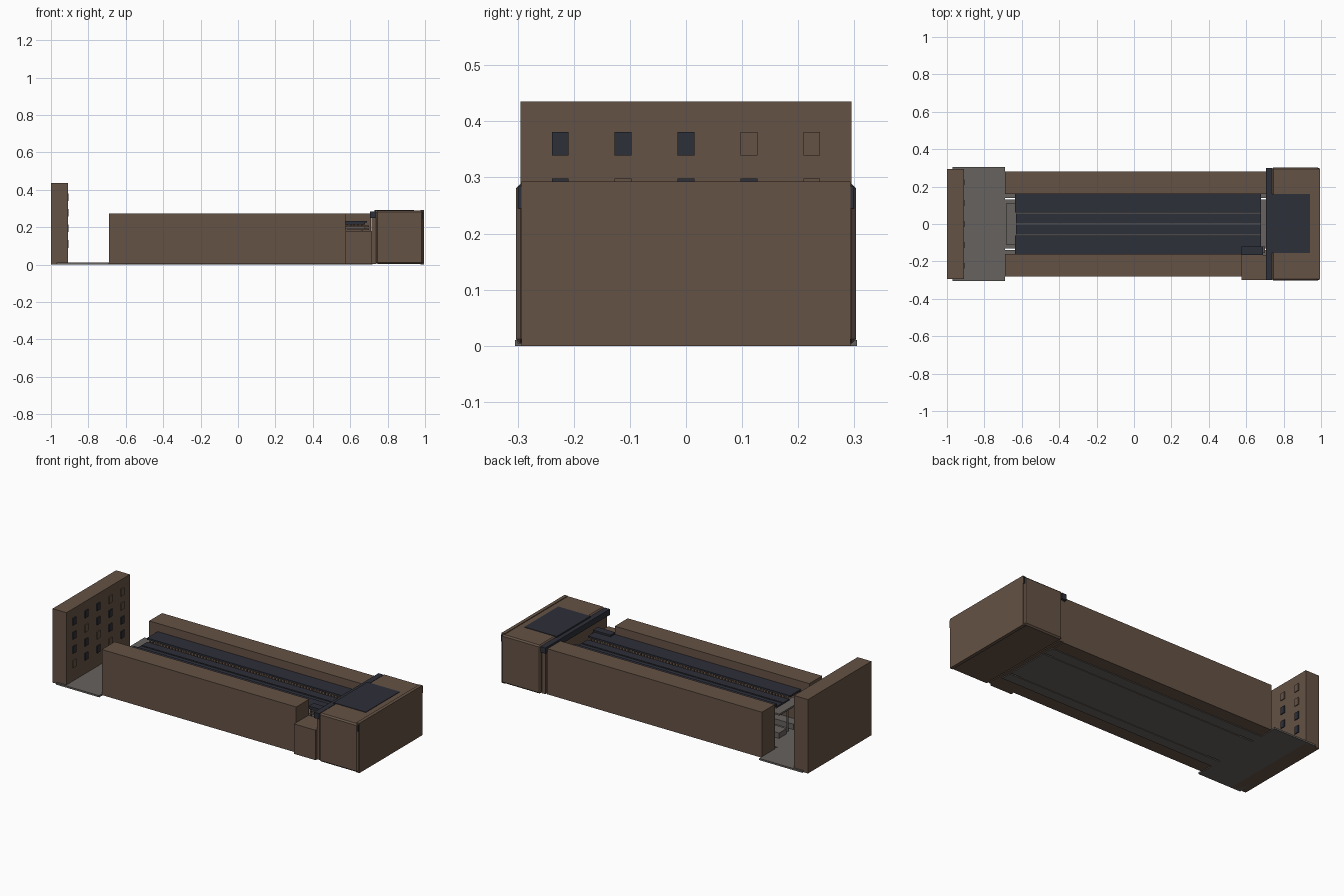
import bpy, bmesh
from mathutils import Matrix, Vector

if "Cube" in bpy.data.objects:
    bpy.data.objects.remove(bpy.data.objects["Cube"])


def mat(name, rgb):
    m = bpy.data.materials.new(name)
    m.diffuse_color = (*rgb, 1)
    m.use_nodes = True
    m.node_tree.nodes["Principled BSDF"].inputs["Base Color"].default_value = m.diffuse_color
    return m


BROWN = mat("brown cladding", (0.130, 0.085, 0.060))
DARK = mat("dark glazing", (0.027, 0.029, 0.040))
GREY = mat("grey concrete", (0.135, 0.122, 0.112))


def boxes(name, material, *spans):
    """One object from boxes given as (x0, x1, y0, y1, z0, z1)."""
    bm = bmesh.new()
    for x0, x1, y0, y1, z0, z1 in spans:
        c = Vector(((x0 + x1) / 2, (y0 + y1) / 2, (z0 + z1) / 2))
        s = Matrix.Diagonal((x1 - x0, y1 - y0, z1 - z0, 1))
        bmesh.ops.create_cube(bm, size=1, matrix=Matrix.Translation(c) @ s)
    me = bpy.data.meshes.new(name)
    bm.to_mesh(me)
    bm.free()
    me.materials.append(material)
    ob = bpy.data.objects.new(name, me)
    bpy.context.collection.objects.link(ob)
    return ob


def both(x0, x1, y0, y1, z0, z1):
    """A box and its mirror image across y = 0."""
    return [(x0, x1, y0, y1, z0, z1), (x0, x1, -y1, -y0, z0, z1)]


# office slab with projecting windows
boxes("office_slab", BROWN, (-1, -0.91, -0.295, 0.295, 0, 0.435))
clear, blind = [], []
for row in range(4):
    for col in range(5):
        y, z = (col - 2) * 0.112, 0.36 - row * 0.083
        is_glass = col < 3 if row == 0 else (col + 2 * row) % 3 != 0
        (clear if is_glass else blind).append(
            (-0.912, -0.905, y - 0.015, y + 0.015, z - 0.021, z + 0.021))
boxes("slab_windows", DARK, *clear)
boxes("slab_blind_windows", BROWN, *blind)

# ground plates with narrow slots
boxes("forecourt", GREY, (-0.97, -0.69, -0.305, 0.305, 0, 0.01))
boxes("hall_floor", GREY, (-0.69, 0.72, -0.13, 0.13, 0, 0.008),
      *both(-0.69, 0.72, 0.138, 0.2, 0, 0.008))
boxes("floor_slots", BROWN, *both(-0.6, 0.65, 0.13, 0.138, 0.003, 0.007))

# side wings, the front one cut short beside the head block
boxes("back_wing", BROWN, (-0.69, 0.71, 0.16, 0.28, 0.004, 0.272))
boxes("front_wing", BROWN, (-0.69, 0.575, -0.28, -0.16, 0.004, 0.272))
boxes("front_porch", BROWN, (0.575, 0.715, -0.3, -0.165, 0.004, 0.18))

# platforms and the landing at the open end
boxes("platforms", GREY, (-0.63, 0.68, -0.035, 0.035, 0.008, 0.04),
      *both(-0.63, 0.68, 0.1, 0.16, 0.008, 0.04))
boxes("landing", GREY, (-0.685, -0.62, -0.11, 0.11, 0.185, 0.195))

# hall roof: raised outer panels and a lower middle
boxes("outer_roof_panels", DARK, *both(-0.635, 0.68, 0.061, 0.16, 0.214, 0.224))
boxes("middle_roof_panels", DARK, *both(-0.63, 0.68, 0.004, 0.057, 0.196, 0.204))
boxes("roof_gutters", GREY, (-0.63, 0.68, -0.004, 0.004, 0.192, 0.200),
      *both(-0.63, 0.68, 0.057, 0.061, 0.19, 0.2))

# small posts between the two roof levels, and hall columns
posts, columns = [], []
for i in range(64):
    x = -0.62 + i * 0.0203
    posts += both(x, x + 0.008, 0.061, 0.066, 0.198, 0.216)
    if i % 7 == 0:
        columns += both(x, x + 0.008, 0.061, 0.069, 0.008, 0.2)
boxes("roof_posts", BROWN, *posts)
boxes("hall_columns", GREY, *columns)

# walkway layers in the gap over the porch
boxes("porch_canopy", DARK, (0.575, 0.69, -0.165, -0.12, 0.224, 0.234))
boxes("porch_ledges", BROWN, (0.585, 0.7, -0.155, -0.12, 0.185, 0.194),
      (0.585, 0.7, -0.155, -0.12, 0.202, 0.21))

# head block with roof glazing and end facade
head = boxes("head_block", BROWN, (0.738, 0.99, -0.303, 0.303, 0.004, 0.289))
bev = head.modifiers.new("corner_bevel", 'BEVEL')
bev.width, bev.segments = 0.008, 1
boxes("head_link", BROWN, (0.715, 0.74, -0.285, 0.285, 0.004, 0.25))
boxes("head_roof_glazing", DARK, (0.73, 0.94, -0.155, 0.16, 0.284, 0.292))
boxes("end_facade", BROWN, (0.975, 1.0 - 0.005, -0.293, 0.293, 0, 0.293))
boxes("corner_windows", DARK, *both(0.976, 0.993, 0.29, 0.299, 0.245, 0.285))

# dark cross beam in front of the head block
boxes("cross_beam", DARK, (0.705, 0.738, -0.3, 0.3, 0.25, 0.284))
